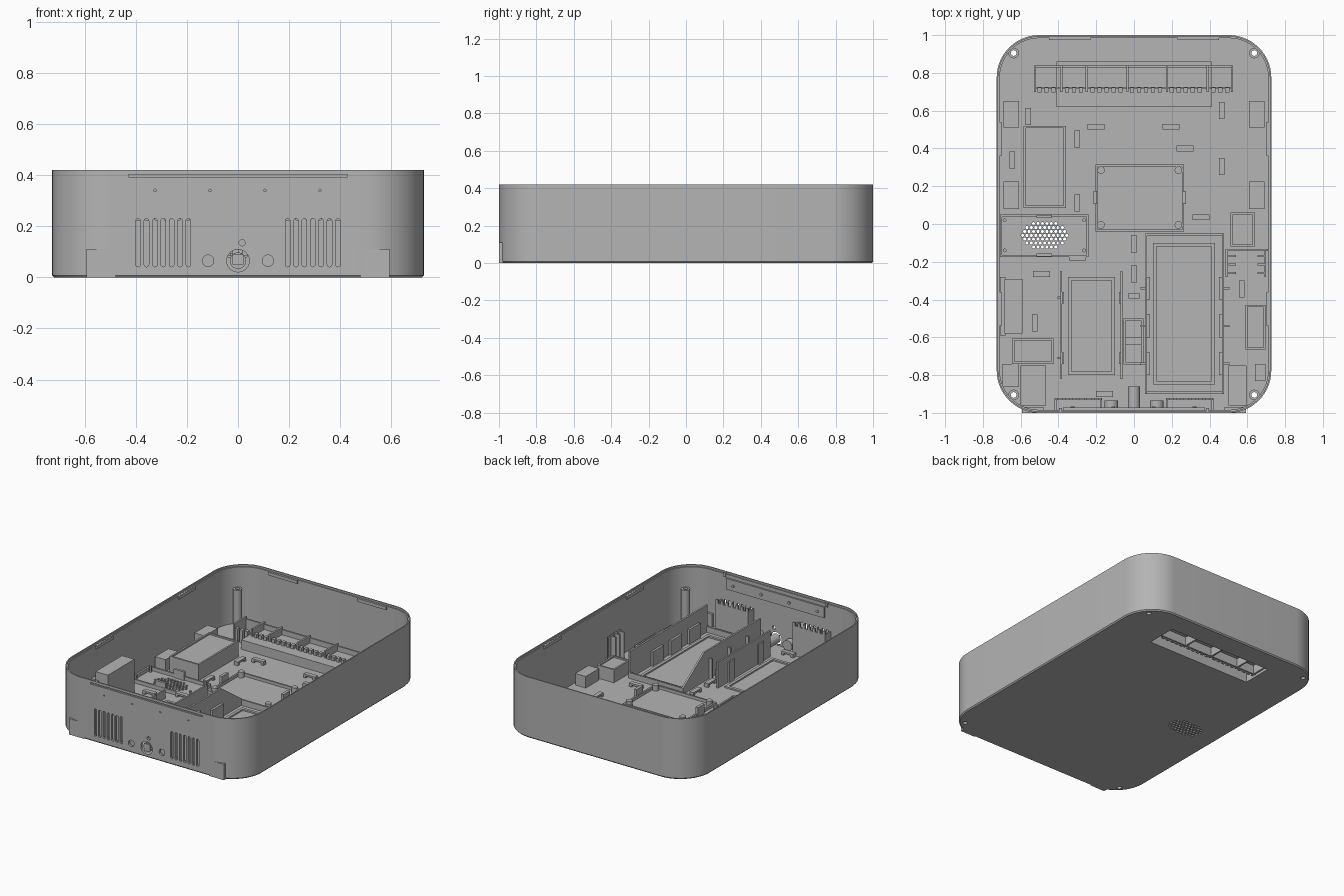
import bpy, bmesh, math

GREY = bpy.data.materials.new("plain_grey")
GREY.diffuse_color = (0.46, 0.46, 0.46, 1)
FLOOR = 0.02


def finish(name, bm):
    bmesh.ops.recalc_face_normals(bm, faces=bm.faces)
    me = bpy.data.meshes.new(name)
    bm.to_mesh(me)
    bm.free()
    me.materials.append(GREY)
    me.shade_smooth()
    me.set_sharp_from_angle(angle=math.radians(30))
    ob = bpy.data.objects.new(name, me)
    bpy.context.collection.objects.link(ob)
    return ob


def loft(bm, rings):
    loops = [[bm.verts.new(p) for p in r] for r in rings]
    n = len(loops[0])
    for a, b in zip(loops, loops[1:]):
        for i in range(n):
            bm.faces.new((a[i], a[(i + 1) % n], b[(i + 1) % n], b[i]))
    bm.faces.new(loops[0][::-1])
    bm.faces.new(loops[-1])


def part(name, prisms):
    """Each prism: (2D outline, axis, low, high)."""
    bm = bmesh.new()
    place = {"x": lambda u, v, w: (w, u, v), "y": lambda u, v, w: (u, w, v),
             "z": lambda u, v, w: (u, v, w)}
    for pts, axis, lo, hi in prisms:
        loft(bm, [[place[axis](u, v, w) for u, v in pts] for w in (lo, hi)])
    return finish(name, bm)


def box(x0, x1, y0, y1, z0, z1):
    return ([(x0, y0), (x1, y0), (x1, y1), (x0, y1)], "z", z0, z1)


def disc(u, v, r, axis, lo, hi, n=24):
    return ([(u + r * math.cos(2 * math.pi * i / n), v + r * math.sin(2 * math.pi * i / n))
             for i in range(n)], axis, lo, hi)


def frame(x0, x1, y0, y1, h, t=0.012):
    z = FLOOR - 0.005
    return [box(x0, x1, y0, y0 + t, z, h), box(x0, x1, y1 - t, y1, z, h),
            box(x0, x0 + t, y0 + t, y1 - t, z, h), box(x1 - t, x1, y0 + t, y1 - t, z, h)]


def solid(x0, x1, y0, y1, h):
    return box(x0, x1, y0, y1, FLOOR - 0.005, h)


def round_rect(inset, z, n=14):
    hx, hy, r = 0.727 - inset, 1.0 - inset, 0.225 - inset
    pts = []
    for q, (sx, sy) in enumerate([(1, 1), (-1, 1), (-1, -1), (1, -1)]):
        for i in range(n + 1):
            a = math.pi / 2 * (q + i / n)
            pts.append((sx * (hx - r) + r * math.cos(a), sy * (hy - r) + r * math.sin(a), z))
    return pts


def carve(ob, cutter):
    mod = ob.modifiers.new("cut", "BOOLEAN")
    mod.operation, mod.solver, mod.object = "DIFFERENCE", "EXACT", cutter
    me = bpy.data.meshes.new_from_object(ob.evaluated_get(bpy.context.evaluated_depsgraph_get()))
    ob.modifiers.clear()
    ob.data = me
    me.shade_smooth()
    me.set_sharp_from_angle(angle=math.radians(30))


# Open shell with a stepped rim
bm = bmesh.new()
loft(bm, [round_rect(i, z) for i, z in [(0.007, 0), (0, 0.008), (0, 0.42), (0.008, 0.42),
                                        (0.008, 0.408), (0.016, 0.408), (0.016, FLOOR)]])
shell = finish("shell", bm)

# Openings: screw holes, bottom grip, vents, sockets, speaker grille
corners = [(sx * 0.637, sy * 0.905) for sx in (-1, 1) for sy in (-1, 1)]
cuts = [disc(x, y, 0.015, "z", -0.1, 0.5) for x, y in corners]
cuts.append(box(-0.395, 0.395, 0.635, 0.845, -0.1, 0.075))
for s in (-1, 1):
    for i in range(7):
        x, r = s * (0.194 + i * 0.0328), 0.009
        arc = [math.pi * k / 6 for k in range(7)]
        pts = [(x + r * math.cos(a), 0.221 + r * math.sin(a)) for a in arc]
        pts += [(x - r * math.cos(a), 0.05 - r * math.sin(a)) for a in arc]
        cuts.append((pts, "y", -1.1, -0.95))
    cuts.append(disc(s * 0.117, 0.065, 0.022, "y", -1.1, -0.95))
cuts += [disc(0, 0.065, 0.044, "y", -1.1, -0.95), disc(0.016, 0.135, 0.012, "y", -1.1, -0.95)]
cuts += [disc(x, 0.34, 0.005, "y", -1.1, -0.95, 8) for x in (-0.325, -0.11, 0.105, 0.32)]
cuts.append(box(-0.428, 0.428, -1.1, -0.991, 0.393, 0.403))
for j in range(-3, 4):
    for i in range(-5, 6):
        dx, dy = (i + 0.5 * (j % 2)) * 0.0235, j * 0.0205
        if (dx / 0.118) ** 2 + (dy / 0.075) ** 2 < 1:
            cuts.append(disc(-0.473 + dx, -0.06 + dy, 0.009, "z", -0.1, 0.07, 6))
cutter = part("opening_cutter", cuts)
cutter.hide_render = True
carve(shell, cutter)

# Corner screw posts and the hood over the bottom grip
posts = part("screw_posts", [disc(x, y, 0.028, "z", 0.01, 0.27) for x, y in corners])
carve(posts, cutter)
hood = part("grip_hood", [box(-0.41, 0.41, 0.62, 0.86, 0.01, 0.085)])
carve(hood, cutter)
bpy.data.objects.remove(cutter)

# Front corner tabs, rim clips and the inner strip at the top of the front wall
part("front_tabs", [box(min(s * 0.48, s * 0.592), max(s * 0.48, s * 0.592), -1.0, -0.968, 0, 0.11)
                    for s in (-1, 1)])
clips = [box(x - 0.11, x + 0.11, 0.974, 0.988, 0.385, 0.407) for x in (-0.34, 0.34)]
for s in (-1, 1):
    for y in (-0.45, 0.45):
        x0, x1 = sorted((s * 0.702, s * 0.715))
        clips.append(box(x0, x1, y - 0.09, y + 0.09, 0.385, 0.407))
    clips.append(box(s * 0.39 - 0.008, s * 0.39 + 0.008, -0.992, -0.975, 0.39, 0.42))
part("rim_clips", clips)
part("front_inner_strip", [box(-0.375, 0.375, -0.988, -0.972, 0.31, 0.385)]
     + [disc(x, 0.345, 0.01, "y", -0.974, -0.965, 10) for x in (-0.325, -0.11, 0.105, 0.32)])

# Terminal rack along the back, with dividers and teeth
rack = [solid(-0.53, 0.525, 0.828, 0.84, 0.12), solid(-0.53, 0.525, 0.715, 0.725, 0.095)]
rack += [solid(x - 0.006, x + 0.006, 0.70, 0.84, 0.135)
         for x in (-0.524, -0.385, -0.25, -0.035, 0.175, 0.39, 0.519)]
for x0, n in ((-0.5, 3), (-0.355, 3), (-0.22, 5), (-0.01, 5), (0.2, 5), (0.42, 3)):
    rack += [solid(x0 + i * 0.037 - 0.011, x0 + i * 0.037 + 0.011, 0.695, 0.722, 0.11) for i in range(n)]
part("terminal_rack", rack)

# Solid blocks on the floor
blocks = [solid(-0.585, -0.36, 0.085, 0.52, 0.12), solid(-0.685, -0.59, -0.58, -0.29, 0.25),
          solid(-0.71, -0.68, -0.59, -0.28, 0.20),
          solid(0.51, 0.64, -0.12, 0.06, 0.10), solid(-0.645, -0.425, -0.74, -0.605, 0.09)]
for s in (-1, 1):
    x0, x1 = sorted((s * 0.61, s * 0.69))
    blocks += [solid(x0, x1, 0.08, 0.225, 0.10), solid(x0, x1, 0.51, 0.65, 0.10)]
part("component_blocks", blocks)
part("block_lids", frame(-0.585, -0.36, 0.085, 0.52, 0.13)
     + frame(0.51, 0.64, -0.12, 0.06, 0.11) + frame(-0.645, -0.425, -0.74, -0.605, 0.10))

# Circuit board frame with bosses and side clips
part("board_frame", frame(-0.205, 0.265, -0.04, 0.315, 0.04)
     + [disc(x, y, 0.02, "z", 0.015, 0.06, 16) for x in (-0.175, 0.235) for y in (-0.005, 0.285)]
     + [solid(x - 0.01, x + 0.01, 0.105, 0.175, 0.085) for x in (-0.205, 0.265)])

# Speaker frame with pegs and clips
part("speaker_frame", frame(-0.71, -0.24, -0.175, 0.05, 0.045)
     + [disc(x, y, 0.01, "z", 0.015, 0.06, 12) for x in (-0.685, -0.265) for y in (-0.14, 0.02)]
     + [solid(-0.515, -0.435, y - 0.008, y + 0.008, 0.08) for y in (-0.165, 0.04)])

# Battery bay walls, with sloped ends and snap clips
slope = [(-0.05, FLOOR - 0.005), (-0.05, 0.06), (-0.28, 0.22), (-0.9, 0.22), (-0.9, FLOOR - 0.005)]
bay = [(slope, "x", 0.057, 0.069), solid(0.465, 0.477, -0.9, -0.05, 0.205),
       solid(0.069, 0.465, -0.9, -0.888, 0.06), solid(0.069, 0.465, -0.062, -0.05, 0.06),
       solid(-0.071, -0.06, -0.82, -0.25, 0.20), solid(-0.39, -0.38, -0.82, -0.25, 0.08)]
for y in (-0.34, -0.54, -0.74):
    bay += [solid(0.069, 0.085, y - 0.06, y + 0.06, 0.12), solid(0.45, 0.465, y - 0.06, y + 0.06, 0.12),
            solid(0.035, 0.057, y - 0.006, y + 0.006, 0.16), solid(0.477, 0.505, y - 0.006, y + 0.006, 0.16)]
for y in (-0.39, -0.71):
    bay += [solid(-0.38, -0.37, y - 0.03, y + 0.03, 0.09), solid(-0.405, -0.39, y - 0.006, y + 0.006, 0.07),
            solid(-0.08, -0.071, y - 0.03, y + 0.03, 0.16)]
part("bay_walls", bay)
part("bay_bed_frames", frame(0.10, 0.43, -0.85, -0.1, 0.03, 0.02) + frame(-0.35, -0.1, -0.8, -0.28, 0.03, 0.02))

# Cable holder and power socket in the middle of the front
part("cable_holder", frame(-0.055, 0.05, -0.745, -0.5, 0.08)
     + [solid(-0.03, 0.03, -0.395, -0.365, 0.08), solid(-0.045, 0.04, -0.64, -0.60, 0.06)])
part("power_socket", [disc(0, 0.065, 0.032, "y", -0.988, -0.86),
                      box(-0.022, 0.022, -0.994, -0.985, 0.05, 0.09)])
part("side_sockets", [disc(s * 0.12, 0.065, 0.036, "y", -0.975, -0.935) for s in (-1, 1)])

# Filter brackets behind the vents, with toothed tops
brackets = []
for s in (-1, 1):
    a, b = sorted((s * 0.17, s * 0.42))
    brackets += [solid(a, b, -0.932, -0.92, 0.225), solid(a, a + 0.01, -0.988, -0.932, 0.225),
                 solid(b - 0.01, b, -0.988, -0.932, 0.225)]
    brackets += [box(a + i * 0.0385, a + i * 0.0385 + 0.018, -0.932, -0.92, 0.224, 0.248) for i in range(7)]
part("vent_brackets", brackets)

# Right side module clips and front corner pads
side = frame(0.59, 0.695, -0.665, -0.43, 0.04, 0.01)
side += [solid(0.485, 0.71, -0.142, -0.132, 0.06), solid(0.485, 0.495, -0.28, -0.132, 0.06)]
for y in (-0.17, -0.215, -0.26):
    side += [solid(0.5, 0.54, y - 0.005, y + 0.005, 0.1), solid(0.655, 0.69, y - 0.005, y + 0.005, 0.21)]
side += [solid(0.69, 0.7, -0.28, -0.14, 0.21)]
part("side_module_clips", side)
part("corner_pads", [solid(-0.6, -0.465, -0.96, -0.75, 0.03), solid(0.5, 0.595, -0.96, -0.75, 0.03),
                     solid(-0.695, -0.61, -0.86, -0.74, 0.03), solid(0.64, 0.695, -0.83, -0.74, 0.03)])

# Cable tie bridges scattered over the floor: (x, y, lies along x)
ties = [(-0.2, 0.515, 1), (0.195, 0.515, 1), (0.27, 0.4, 1), (0.355, 0.035, 1), (-0.49, -0.265, 1),
        (-0.155, -0.9, 1), (-0.3, -0.178, 1), (-0.3, 0.45, 0), (-0.3, 0.11, 0), (-0.645, 0.34, 0),
        (-0.56, 0.57, 0), (0.465, 0.6, 0), (0.465, 0.305, 0), (0, -0.105, 0), (0, -0.265, 0),
        (-0.525, -0.525, 0), (0.57, -0.345, 0)]
bridges = []
for x, y, along in ties:
    hx, hy = (0.045, 0.015) if along else (0.015, 0.045)
    bridges.append(box(x - hx, x + hx, y - hy, y + hy, 0.034, 0.046))
    for s in (-1, 1):
        cx, cy = (x + s * 0.036, y) if along else (x, y + s * 0.036)
        w, d = (0.009, 0.015) if along else (0.015, 0.009)
        bridges.append(solid(cx - w, cx + w, cy - d, cy + d, 0.04))
part("cable_tie_bridges", bridges)
